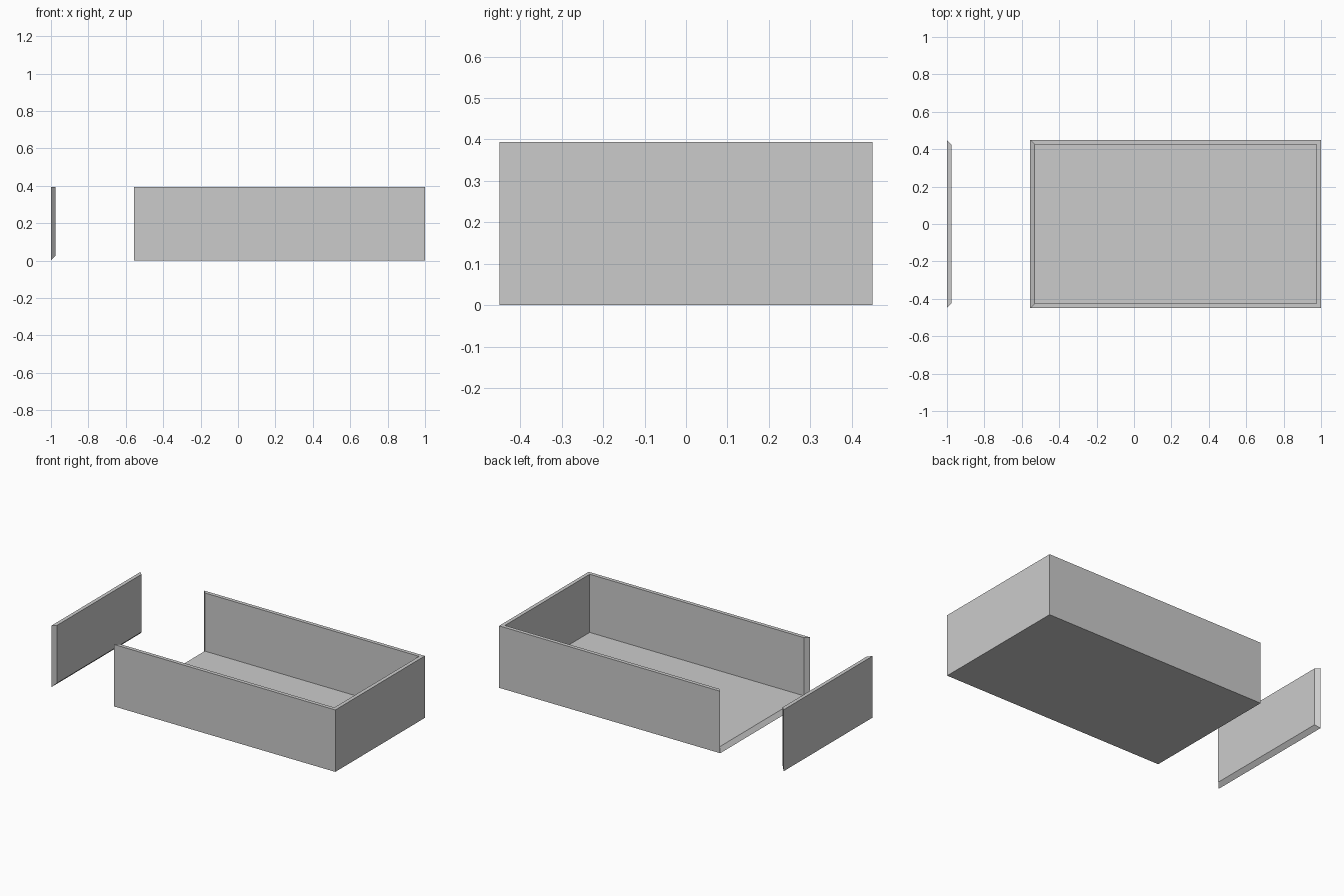
import bpy
import bmesh

if "Cube" in bpy.data.objects:
    bpy.data.objects.remove(bpy.data.objects["Cube"])

HALF_W, HEIGHT, T = 0.45, 0.394, 0.024   # half depth, height, board thickness


def box_corners(x0, x1, y, z0):
    """Corners indexed as 4*(right) + 2*(back) + (top)."""
    return [(a, b, c) for a in (x0, x1) for b in (-y, y) for c in (z0, HEIGHT)]


# Outward-facing quads of a box, by corner index
SIDES = {
    "bottom": (0, 2, 6, 4),
    "front": (0, 4, 5, 1),
    "back": (2, 3, 7, 6),
    "right": (4, 6, 7, 5),
    "left": (0, 1, 3, 2),
}


def mitred_shell(name, outer, inner, sides):
    """Outer skin, inset inner skin, and slanted mitre faces along open edges."""
    bm = bmesh.new()
    vo = [bm.verts.new(p) for p in outer]
    vi = [bm.verts.new(p) for p in inner]
    for s in sides:
        bm.faces.new([vo[i] for i in SIDES[s]])
        bm.faces.new([vi[i] for i in reversed(SIDES[s])])
    pairs = [(q[k], q[(k + 1) % 4]) for q in map(SIDES.get, sides) for k in range(4)]
    for a, b in pairs:
        if (b, a) not in pairs:
            bm.faces.new((vo[b], vo[a], vi[a], vi[b]))
    bmesh.ops.delete(bm, geom=[v for v in bm.verts if not v.link_faces], context='VERTS')
    bmesh.ops.recalc_face_normals(bm, faces=bm.faces)
    mesh = bpy.data.meshes.new(name)
    bm.to_mesh(mesh)
    bm.free()
    obj = bpy.data.objects.new(name, mesh)
    bpy.context.collection.objects.link(obj)
    return obj


# Tray open at the top and at the left end
X0, X1 = -0.556, 1.0
mitred_shell("tray",
             box_corners(X0, X1, HALF_W, 0),
             box_corners(X0 + T, X1 - T, HALF_W - T, T),
             ["bottom", "front", "back", "right"])

# Loose end panel, a hair smaller so it slots into the mitred opening
GAP = 0.003
mitred_shell("end_panel",
             box_corners(-1, 0, HALF_W - GAP, GAP),
             box_corners(-1 + T, 0, HALF_W - GAP - T, GAP + T),
             ["left"])
